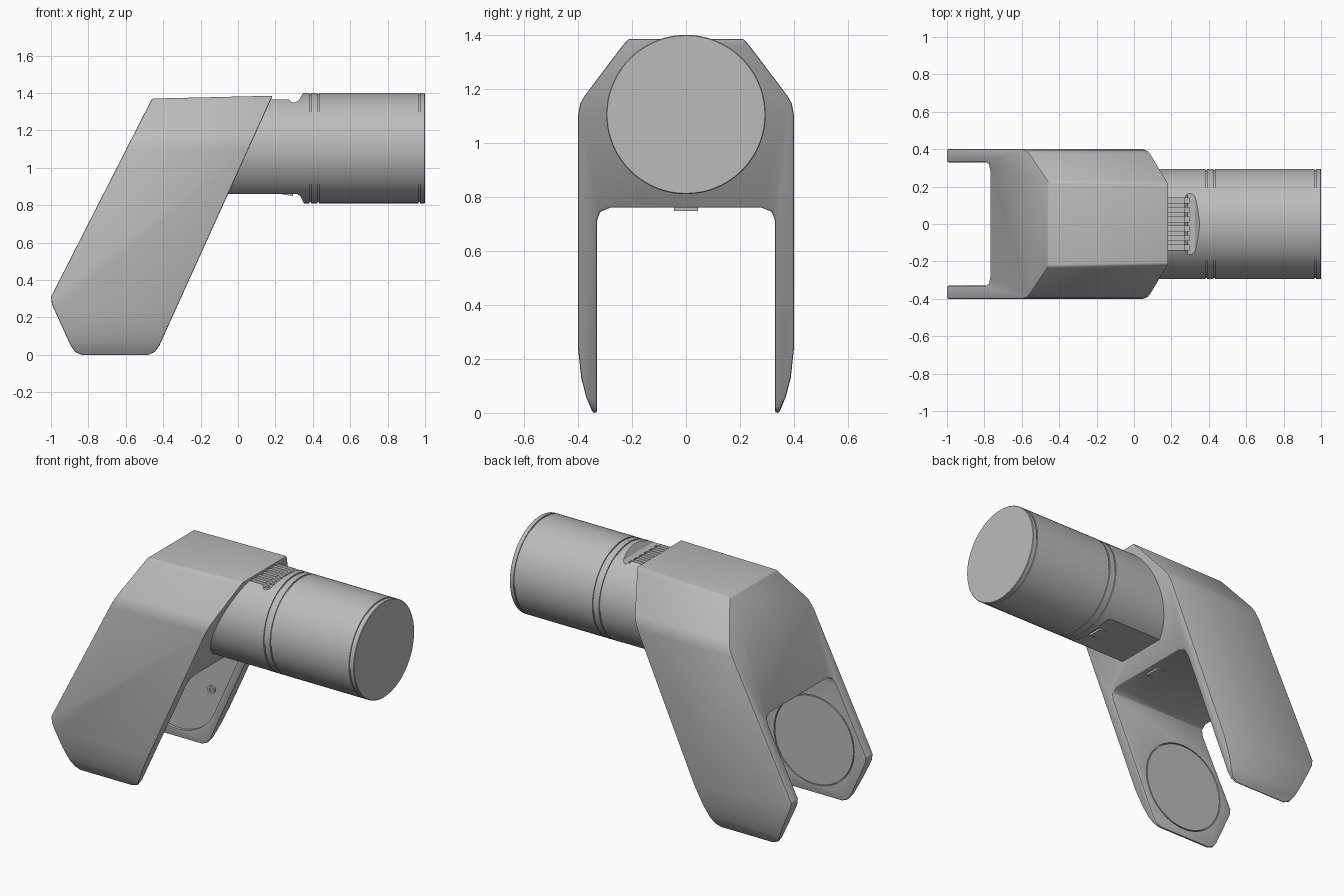
import bpy, bmesh, math
from mathutils import Vector

cube = bpy.data.objects.get("Cube")
if cube:
    bpy.data.objects.remove(cube)

GREY = (0.5, 0.5, 0.5, 1)
grey = bpy.data.materials.new("plain_grey")
grey.use_nodes = True
grey.diffuse_color = GREY
grey.node_tree.nodes["Principled BSDF"].inputs["Base Color"].default_value = GREY


def finish(bm, name):
    bmesh.ops.recalc_face_normals(bm, faces=bm.faces)
    mesh = bpy.data.meshes.new(name)
    bm.to_mesh(mesh)
    bm.free()
    mesh.materials.append(grey)
    ob = bpy.data.objects.new(name, mesh)
    bpy.context.collection.objects.link(ob)
    return ob


def prism(name, points, axis, lo, hi):
    """Extrude a closed outline: (y, z) along x, or (x, z) along y."""
    def place(p, d):
        return (d, p[0], p[1]) if axis == "x" else (p[0], d, p[1])
    bm = bmesh.new()
    face = bm.faces.new([bm.verts.new(place(p, lo)) for p in points])
    new = bmesh.ops.extrude_face_region(bm, geom=[face])["geom"]
    verts = [v for v in new if isinstance(v, bmesh.types.BMVert)]
    bmesh.ops.translate(bm, verts=verts, vec=Vector(place((0, 0), hi - lo)))
    return finish(bm, name)


def box(name, x0, x1, y0, y1, z0, z1):
    return prism(name, [(x0, z0), (x1, z0), (x1, z1), (x0, z1)], "y", y0, y1)


def circle(cx, cz, r, n=64):
    return [(cx + r * math.cos(math.tau * i / n), cz + r * math.sin(math.tau * i / n))
            for i in range(n)]


def activate(ob):
    bpy.ops.object.select_all(action="DESELECT")
    bpy.context.view_layer.objects.active = ob
    ob.select_set(True)


def combine(ob, cutter, operation="DIFFERENCE"):
    activate(ob)
    mod = ob.modifiers.new("cut", "BOOLEAN")
    mod.operation, mod.object, mod.solver = operation, cutter, "EXACT"
    bpy.ops.object.modifier_apply(modifier=mod.name)
    bpy.data.objects.remove(cutter)


def bevel(ob, width, segments=2):
    activate(ob)
    mod = ob.modifiers.new("bevel", "BEVEL")
    mod.width, mod.segments = width, segments
    mod.limit_method, mod.angle_limit = "ANGLE", math.radians(40)
    bpy.ops.object.modifier_apply(modifier=mod.name)


def smooth(ob):
    activate(ob)
    bpy.ops.object.shade_smooth_by_angle(angle=math.radians(28))


# Forked yoke: slanted side outline crossed with an arch section
side = [(-1, .31), (-.995, .27), (-.895, .05), (-.87, .015), (-.835, 0), (-.48, 0),
        (-.445, .015), (-.42, .05), (.185, 1.385), (-.46, 1.37)]
half = [(.2, 1.4), (.235, 1.36), (.375, 1.175), (.392, 1.145), (.4, 1.1), (.4, .24),
        (.388, .13), (.37, .06), (.345, 0), (.33, 0), (.33, .71), (.318, .745), (.28, .76)]
arch = half + [(-y, z) for y, z in reversed(half)]
yoke = prism("forked_yoke", side, "y", -.5, .5)
combine(yoke, prism("arch_cutter", arch, "x", -1.2, .4), "INTERSECT")
bevel(yoke, .012)

# Round recess in one leg, pocket running up the other
CX, CZ, R = -.645, .325, .275
combine(yoke, prism("disc_cutter", circle(CX, CZ, R), "y", -.345, -.3))
pocket = []
for i in range(33):
    a = math.radians(-24) - math.pi * i / 32
    pocket.append((CX + R * math.cos(a), CZ + R * math.sin(a)))
TOP = .73
slope = math.tan(math.radians(24))
for x, z in (pocket[-1], pocket[0]):
    pocket.append((x + (TOP - z) * slope, TOP))
combine(yoke, prism("pocket_cutter", pocket, "y", .3, .347))
smooth(yoke)

disc = prism("leg_disc", circle(CX, CZ, R - .006), "y", -.35, -.33)
screw = prism("pocket_screw", circle(-.42, .35, .024, 16), "y", .335, .35)
combine(screw, prism("socket_cutter", circle(-.42, .35, .012, 6), "y", .33, .342))
smooth(disc)
smooth(screw)

# Barrel: lathed around the x axis with thin grooves
AXIS_Z, BR = 1.105, .295
outline = [(-.12, 0), (-.12, BR)]
for gx in (.385, .43, .97):
    outline += [(gx - .004, BR), (gx - .004, BR - .006), (gx + .004, BR - .006), (gx + .004, BR)]
outline += [(.997, BR), (1, BR - .003), (1, 0)]
bm = bmesh.new()
verts = [bm.verts.new((x, 0, AXIS_Z + r)) for x, r in outline]
edges = [bm.edges.new(pair) for pair in zip(verts, verts[1:])]
bmesh.ops.spin(bm, geom=verts + edges, cent=(0, 0, AXIS_Z), axis=(1, 0, 0),
               angle=math.tau, steps=96)
bmesh.ops.remove_doubles(bm, verts=bm.verts, dist=.0005)
barrel = finish(bm, "barrel")

# Flats above and below the neck
upper = [(-.3, 1.5), (-.3, 1.365), (.27, 1.365), (.285, 1.352), (.305, 1.35),
         (.325, 1.36), (.345, 1.395), (.36, 1.41), (.36, 1.5)]
lower = [(-.3, .7), (-.3, .86), (.315, .86), (.332, .85), (.355, .805), (.355, .7)]
for outline in (upper, lower):
    combine(barrel, prism("flat_cutter", outline, "y", -.4, .4))

# Row of vent slots, each ending in a deeper square
for i in range(6):
    y = (i - 2.5) * .05
    combine(barrel, box("slot_cutter", .1, .298, y - .014, y + .014, 1.34, 1.45))
    combine(barrel, box("square_cutter", .272, .298, y - .014, y + .014, 1.32, 1.45))
smooth(barrel)

# Small catches under the neck and under the yoke
for name, x, z in (("neck_catch", .265, .86), ("yoke_catch", -.165, .76)):
    prism(name, [(x - .03, z + .01), (x - .03, z - .002), (x + .03, z - .012),
                 (x + .03, z + .01)], "y", -.045, .045)
